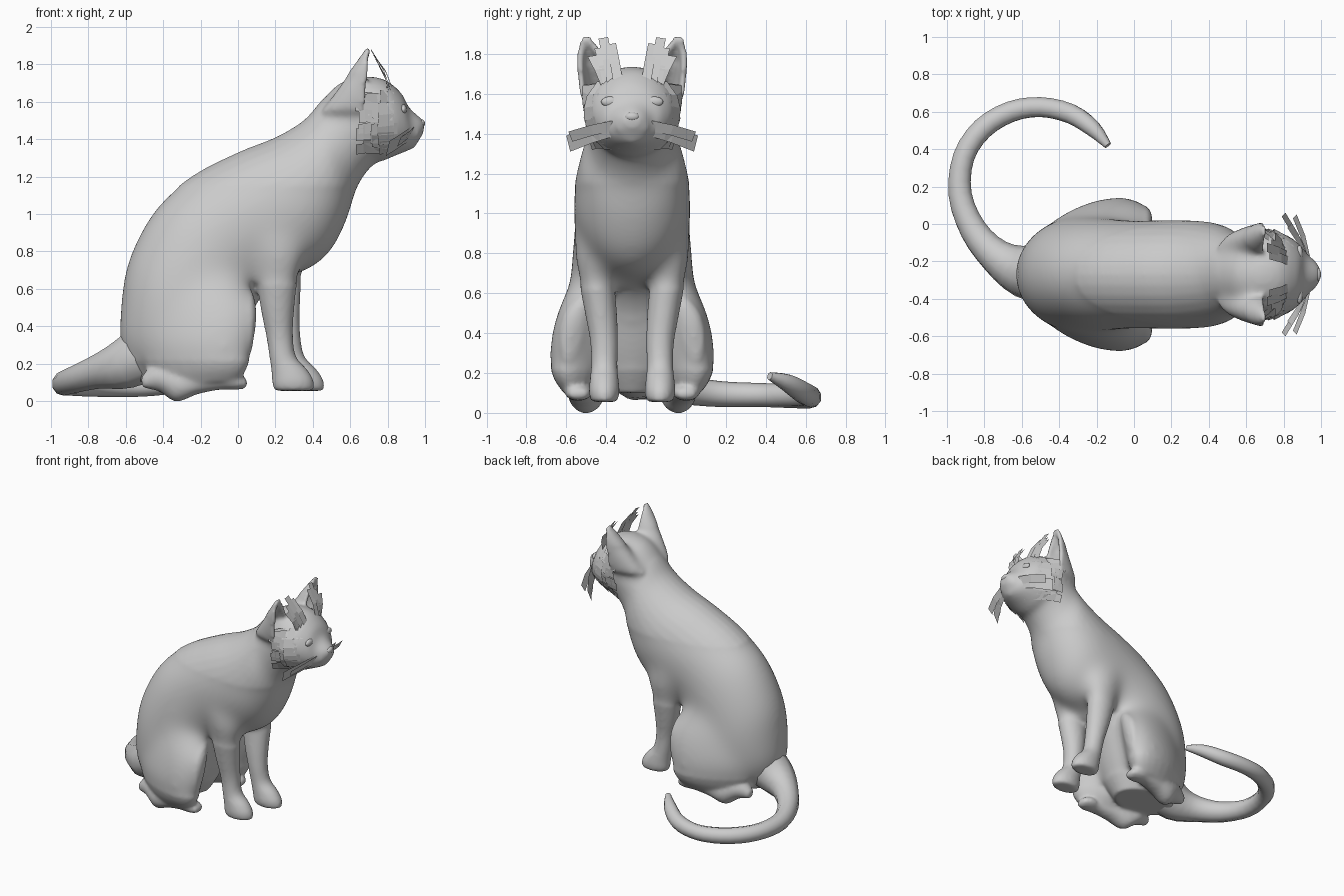
import bpy, bmesh, math, random
from mathutils import Vector
from mathutils.bvhtree import BVHTree

if "Cube" in bpy.data.objects:
    bpy.data.objects.remove(bpy.data.objects["Cube"])

random.seed(4)
CY = -0.27  # the cat's plane of symmetry; parts are modelled around y = 0


def spline(keys, steps=4):
    """Catmull-Rom interpolation of a list of number tuples."""
    out = []
    for i in range(len(keys) - 1):
        p0, p1, p2, p3 = (keys[max(0, min(len(keys) - 1, i + k))] for k in (-1, 0, 1, 2))
        for s in range(steps):
            t = s / steps
            out.append(tuple(0.5 * (2 * b + (c - a) * t + (2 * a - 5 * b + 4 * c - d) * t * t
                                    + (3 * b - a - 3 * c + d) * t ** 3)
                             for a, b, c, d in zip(p0, p1, p2, p3)))
    return out + [tuple(keys[-1])]


def finish(name, bm, mirror=False, smooth=True):
    me = bpy.data.meshes.new(name)
    bm.to_mesh(me)
    ob = bpy.data.objects.new(name, me)
    bpy.context.collection.objects.link(ob)
    ob.location.y = CY
    for p in me.polygons:
        p.use_smooth = smooth
    if mirror:
        m = ob.modifiers.new("mirror", 'MIRROR')
        m.use_axis = (False, True, False)
        m.use_mirror_merge = False
    return ob


def evaluated_mesh(ob):
    deps = bpy.context.evaluated_depsgraph_get()
    return bpy.data.meshes.new_from_object(ob.evaluated_get(deps))


def loft(rings, seg=24, steps=4):
    """Each ring is an ellipse: ends (ax, az) and (bx, bz), half width w, y of both ends."""
    bm = bmesh.new()
    loops = []
    for ax, az, bx, bz, w, ay, by in spline(rings, steps):
        a, b = Vector((ax, ay, az)), Vector((bx, by, bz))
        c, h = (a + b) / 2, (a - b) / 2
        loops.append([bm.verts.new(c + h * math.cos(t) + Vector((0, max(w, 0.005) * math.sin(t), 0)))
                      for t in (2 * math.pi * k / seg for k in range(seg))])
    for l0, l1 in zip(loops, loops[1:]):
        for k in range(seg):
            bm.faces.new((l0[k], l0[(k + 1) % seg], l1[(k + 1) % seg], l1[k]))
    bm.faces.new(loops[0])
    bm.faces.new(loops[-1])
    bmesh.ops.recalc_face_normals(bm, faces=bm.faces)
    return bm


def blob(name, loc, size, mirror=False):
    bm = bmesh.new()
    bmesh.ops.create_uvsphere(bm, u_segments=20, v_segments=12, radius=1)
    for v in bm.verts:
        v.co = Vector(loc) + Vector([a * b for a, b in zip(v.co, size)])
    return finish(name, bm, mirror)


# Torso, neck and head: back point, belly point, half width
torso = loft([r + (0, 0) for r in [
    (-.54, .10, -.08, .10, .16), (-.63, .28, 0, .24, .27), (-.63, .5, .05, .38, .31),
    (-.59, .75, .09, .5, .31), (-.45, 1.02, .16, .6, .30), (-.25, 1.20, .25, .66, .29),
    (0, 1.33, .38, .70, .295), (.2, 1.41, .5, .80, .29), (.35, 1.50, .59, .98, .26),
    (.44, 1.60, .64, 1.15, .22), (.54, 1.70, .72, 1.26, .215), (.66, 1.735, .79, 1.29, .23),
    (.78, 1.72, .86, 1.32, .205), (.87, 1.65, .91, 1.34, .155), (.915, 1.57, .945, 1.36, .105),
    (.975, 1.515, .965, 1.39, .07), (.998, 1.49, .99, 1.43, .035)]], seg=32)
parts = [finish("torso", torso)]

# Haunches
parts.append(finish("haunch", loft([
    (-.3, .88, -.08, .80, .06, .18, .2), (-.45, .72, .06, .62, .13, .13, .22),
    (-.53, .5, .10, .48, .16, .11, .29), (-.55, .3, .08, .3, .17, .12, .32),
    (-.5, .18, .05, .18, .14, .14, .32), (-.42, .1, 0, .1, .08, .2, .3)]), True))

# Hind feet, heel to toe
parts.append(finish("hind_foot", loft([
    (-.52, .13, -.51, .07, .03, .2, .2), (-.45, .19, -.42, .05, .07, .2, .2),
    (-.33, .19, -.33, -.005, .085, .23, .23), (-.2, .17, -.22, .035, .075, .25, .25),
    (-.08, .14, -.1, .06, .06, .27, .27), (-.02, .145, -.03, .06, .07, .27, .27),
    (.03, .13, .03, .065, .055, .27, .27), (.05, .11, .05, .08, .03, .27, .27)], seg=16), True))

# Front legs; the far one reaches slightly further forward
leg = [(0, .98, .36, .92, .08, .2), (.06, .85, .35, .75, .098, .195), (.09, .7, .32, .65, .09, .18),
       (.12, .5, .30, .48, .08, .155), (.15, .35, .295, .35, .07, .14), (.17, .22, .31, .24, .067, .14),
       (.18, .14, .37, .17, .074, .14), (.183, .09, .405, .11, .077, .14), (.195, .055, .405, .055, .065, .14)]
for name, side, reach in (("near_leg", -1, 0), ("far_leg", 1, .06)):
    parts.append(finish(name, loft([
        (ax + reach * (1 - az), az, bx + reach * (1 - bz), bz, w, side * y, side * y)
        for ax, az, bx, bz, w, y in leg], seg=20)))

# Ears: cups open towards the front
bm = bmesh.new()
rows = []
for i in range(11):
    v = i / 10 * 0.98
    rows.append([bm.verts.new((.655 + .05 * v - .2 * (1 - v) * math.cos(u),
                               .15 + .085 * v + .083 * (1 - v * v) ** .7 * math.sin(u),
                               1.54 + .35 * v))
                 for u in (math.radians(-95 + 190 * k / 12) for k in range(13))])
for r0, r1 in zip(rows, rows[1:]):
    for k in range(12):
        bm.faces.new((r0[k], r1[k], r1[k + 1], r0[k + 1]))
bmesh.ops.recalc_face_normals(bm, faces=bm.faces)
ear = finish("ear", bm, True)
thick = ear.modifiers.new("thickness", 'SOLIDIFY')
thick.thickness, thick.offset = .03, 0
parts.append(ear)

# Muzzle pads and chin
parts.append(blob("muzzle_pad", (.93, .042, 1.435), (.05, .05, .045), True))
parts.append(blob("chin", (.92, 0, 1.378), (.035, .05, .03)))

# Fuse everything into one smooth skin
bm = bmesh.new()
for ob in parts:
    bm.from_mesh(evaluated_mesh(ob))
    bpy.data.objects.remove(ob)
fused = finish("fused", bm)
remesh = fused.modifiers.new("remesh", 'REMESH')
remesh.mode, remesh.voxel_size = 'VOXEL', .013
skin = bmesh.new()
skin.from_mesh(evaluated_mesh(fused))
bpy.data.objects.remove(fused)


def relax(verts, times):
    for _ in range(times):
        bmesh.ops.smooth_vert(skin, verts=verts, factor=.5, use_axis_x=True, use_axis_y=True, use_axis_z=True)


relax([v for v in skin.verts if .22 < v.co.z < 1.15 and (v.co.z > .62 or v.co.x < .07)], 90)
relax([v for v in skin.verts if .45 < v.co.x < .66 and 1.45 < v.co.z < 1.75], 25)
relax(skin.verts[:], 4)
tree = BVHTree.FromBMesh(skin)
finish("body", skin)


def head_side(x, z):
    hit = tree.ray_cast(Vector((x, 1, z)), Vector((0, -1, 0)))[0]
    return hit.y if hit else 0.15


# Tail curling round on the ground
cu = bpy.data.curves.new("tail", 'CURVE')
cu.dimensions, cu.bevel_depth, cu.bevel_resolution, cu.use_fill_caps = '3D', 1, 3, True
pts = spline([(-.45, -.27, .28, .17), (-.6, -.25, .2, .14), (-.74, -.17, .16, .095),
              (-.86, -.03, .12, .075), (-.93, .16, .095, .065), (-.91, .36, .09, .06),
              (-.81, .51, .085, .06), (-.66, .60, .08, .058), (-.5, .625, .08, .055),
              (-.34, .59, .10, .055), (-.22, .51, .15, .045), (-.14, .42, .185, .02)], 3)
sp = cu.splines.new('POLY')
sp.points.add(len(pts) - 1)
for p, (x, y, z, r) in zip(sp.points, pts):
    p.co, p.radius = (x, y, z, 1), r
bpy.context.collection.objects.link(bpy.data.objects.new("tail", cu))

# Nose and eyes
blob("nose", (.98, 0, 1.485), (.02, .036, .022))
hit = tree.ray_cast(Vector((2, .11, 1.56)), Vector((-1, 0, 0)))[0]
blob("eye", (hit.x - .012, .11, 1.56), (.018, .046, .026), True)


def card(bm, root, tip, width, bulge):
    """Flat hair strip, two quads long with a slight bend."""
    root, tip, width = Vector(root), Vector(tip), Vector(width) / 2
    mid = (root + tip) / 2 + Vector(bulge)
    v = [(bm.verts.new(p - width), bm.verts.new(p + width)) for p in (root, mid, tip)]
    for a, b in zip(v, v[1:]):
        bm.faces.new((a[0], a[1], b[1], b[0]))


# Whisker strips
bm = bmesh.new()
for root, tip, w in (((.93, .09, 1.44), (.86, .31, 1.385), .05), ((.92, .09, 1.43), (.80, .32, 1.35), .08),
                     ((.93, .08, 1.42), (.83, .26, 1.37), .06)):
    card(bm, root, tip, (.02, .02, w), (.01, 0, .005))
finish("whiskers", bm, True, False)

# Brow strips
bm = bmesh.new()
for root, tip in (((.82, .10, 1.65), (.71, .145, 1.88)), ((.83, .07, 1.66), (.725, .105, 1.85)),
                  ((.80, .13, 1.64), (.755, .20, 1.79)), ((.81, .12, 1.64), (.735, .165, 1.83))):
    card(bm, root, tip, (0, .048, -.008), (.012, 0, .008))
finish("brow_hairs", bm, True, False)

# Overlapping cheek fur strips laid on the side of the head
bm = bmesh.new()
for i in range(4):
    for j in range(6):
        x = .685 + .04 * i + random.uniform(-.015, .015)
        z = 1.37 + .05 * j + random.uniform(-.015, .015)
        dx, dz, tilt = random.uniform(.04, .055), random.uniform(.025, .035), random.uniform(-.015, .015)
        quad = [(x + dx, z - dz, .004), (x + dx, z + dz, .004),
                (x - dx, z + dz + tilt, .018), (x - dx, z - dz + tilt, .018)]
        bm.faces.new([bm.verts.new((a, min(.25, head_side(a, b) + off), b)) for a, b, off in quad])
finish("cheek_fur", bm, True, False)
